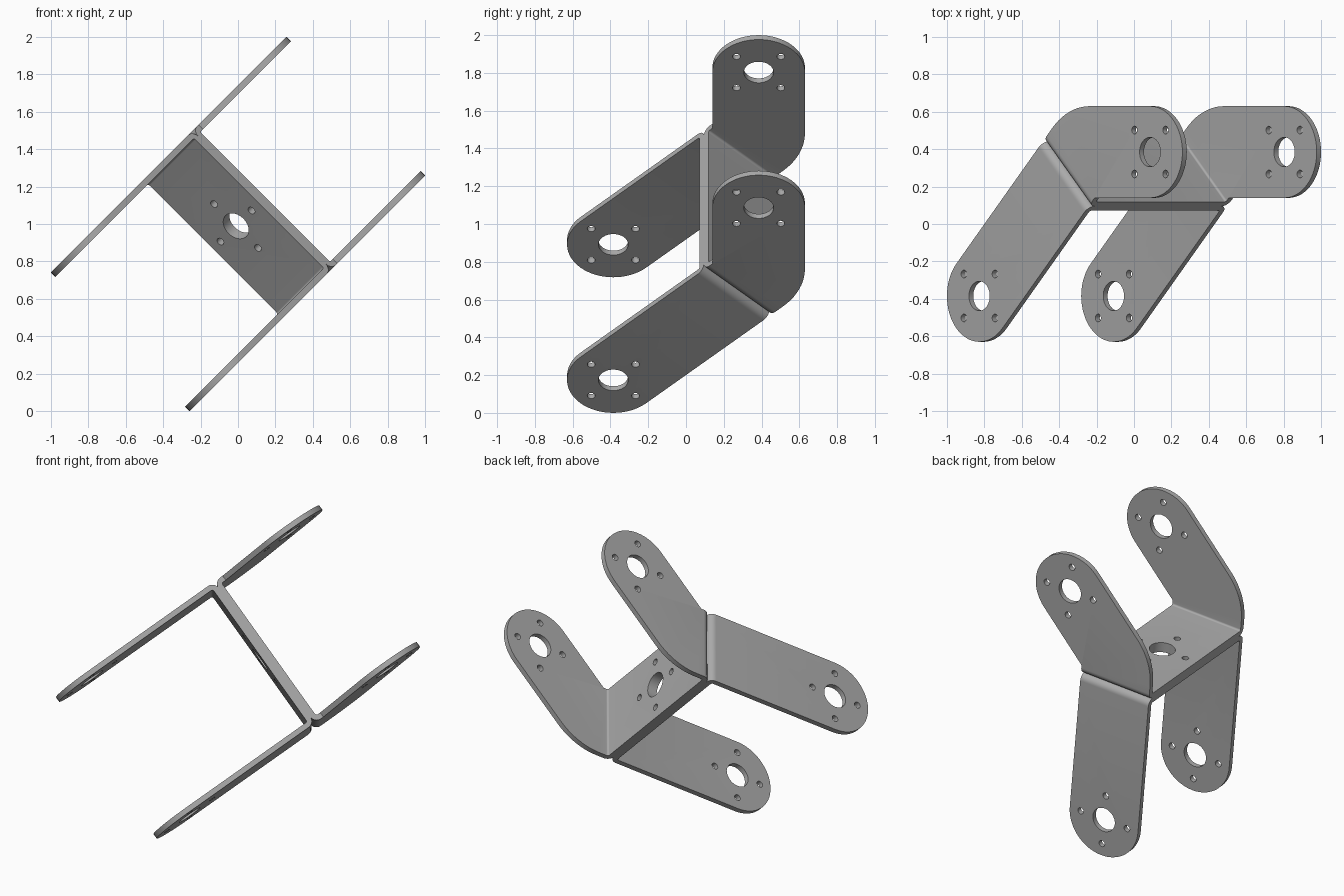
import bpy, bmesh
from math import sin, cos, tan, pi, radians, sqrt
from mathutils import Matrix, Vector

cube = bpy.data.objects.get("Cube")
if cube:
    bpy.data.objects.remove(cube, do_unlink=True)

HALF = 0.524      # half of the bracket's outer width
THICK = 0.033     # sheet thickness
BEND = 0.045      # outer bend radius
SEAM = 0.195      # plane where the two base plates touch
END_R = 0.245     # radius of the rounded arm ends
ARM = 0.728       # arm hole position
MID = 0.184       # middle of the base plate
ROOT = sqrt(2)

# Bracket frame: X across the arms, Y along the base normal, Z across the sheet
FRAME = Matrix.Translation((0, 0, 1)) @ Matrix((
    (-1 / ROOT, 0.5, -0.5, 0),
    (0, 1 / ROOT, 1 / ROOT, 0),
    (1 / ROOT, 0.5, -0.5, 0),
    (0, 0, 0, 1)))

metal = bpy.data.materials.new("grey metal")
metal.use_nodes = True
grey = (0.40, 0.40, 0.40, 1)
metal.diffuse_color = grey
metal.node_tree.nodes["Principled BSDF"].inputs["Base Color"].default_value = grey


def arc(cx, cy, r, start, end, steps):
    angles = [radians(start + (end - start) * i / steps) for i in range(steps + 1)]
    return [(cx + r * cos(a), cy + r * sin(a)) for a in angles]


def circle(cx, cy, r, steps=28):
    return arc(cx, cy, r, 0, 360, steps)[:-1]


def prism(bm, points, axis, low, high):
    """Extrude a 2D outline along a local axis."""
    def place(a, b, c):
        co = [a, b]
        co.insert(axis, c)
        return Vector(co)
    face = bm.faces.new([bm.verts.new(place(a, b, low)) for a, b in points])
    ext = bmesh.ops.extrude_face_region(bm, geom=[face])["geom"]
    move = place(0, 0, high - low)
    bmesh.ops.translate(bm, verts=[g for g in ext if isinstance(g, bmesh.types.BMVert)], vec=move)


def make_object(name, bm):
    bmesh.ops.recalc_face_normals(bm, faces=bm.faces)
    bm.transform(FRAME)
    mesh = bpy.data.meshes.new(name)
    bm.to_mesh(mesh)
    bm.free()
    mesh.materials.append(metal)
    obj = bpy.data.objects.new(name, mesh)
    bpy.context.collection.objects.link(obj)
    return obj


def cut(obj, cutter, operation):
    cutter.hide_render = True
    mod = obj.modifiers.new(operation.lower(), 'BOOLEAN')
    mod.operation = operation
    mod.solver = 'EXACT'
    mod.object = cutter
    bpy.ops.object.select_all(action='DESELECT')
    bpy.context.view_layer.objects.active = obj
    obj.select_set(True)
    bpy.ops.object.modifier_apply(modifier=mod.name)
    bpy.data.objects.remove(cutter, do_unlink=True)


def hole_group(a, b, turn):
    """Centre hole ringed by four screw holes."""
    ring = [circle(a + 0.166 * cos(turn + k * pi / 2),
                   b + 0.166 * sin(turn + k * pi / 2), 0.021, 16) for k in range(4)]
    return [circle(a, b, 0.079)] + ring


def bracket(name, side, outline, arm_centre, turn):
    # Folded sheet: U profile with rounded bends
    right = arc(HALF - BEND, BEND, BEND, 270, 360, 8) + [(HALF, 1.3)]
    inner = [(HALF - THICK, 1.3)] + arc(HALF - BEND, BEND, BEND - THICK, 360, 270, 8)
    half = right + inner
    left = [(-x, y) for x, y in reversed(half)]
    cut_at = len(inner)
    profile = left[cut_at:] + half + left[:cut_at]
    bm = bmesh.new()
    prism(bm, [(x, SEAM + side * y) for x, y in profile], 2, -0.8, 0.8)
    obj = make_object(name, bm)

    # Trim to the side outline
    bm = bmesh.new()
    prism(bm, outline, 0, -0.8, 0.8)
    cut(obj, make_object("trim", bm), 'INTERSECT')

    # Drill the arms and the base plate
    bm = bmesh.new()
    for hole in hole_group(*arm_centre, turn):
        prism(bm, hole, 0, -0.8, 0.8)
    for hole in hole_group(0, MID, 0):
        prism(bm, hole, 1, SEAM - 0.1, SEAM + 0.1)
    cut(obj, make_object("drill", bm), 'DIFFERENCE')
    bpy.ops.object.shade_smooth_by_angle(angle=radians(30))


# Straight bracket: arms square to the base
low, high = MID - END_R, MID + END_R
straight = [(SEAM + 0.05, low), (SEAM + 0.05, high)] + arc(-ARM, MID, END_R, 90, 270, 32)
bracket("straight_bracket", -1, straight, (-ARM, MID), 0)

# Angled bracket: arms turned 45 degrees, with a rounded shoulder
def turned(points):
    return [((u + v) / ROOT, (v - u) / ROOT) for u, v in points]


cu, cv = (ARM + MID) / ROOT, (ARM - MID) / ROOT
shoulder = 0.4
su = cv + END_R - high * ROOT + shoulder * tan(pi / 8)
edge = [(cv - END_R - low * ROOT, cv - END_R)]
edge += arc(cu, cv, END_R, -90, 90, 32)
edge += arc(su, cv + END_R - shoulder, shoulder, 90, 135, 10)
angled = [(SEAM - 0.05, low)] + turned(edge) + [(SEAM - 0.05, high)]
bracket("angled_bracket", 1, angled, turned([(cu, cv)])[0], 0)
